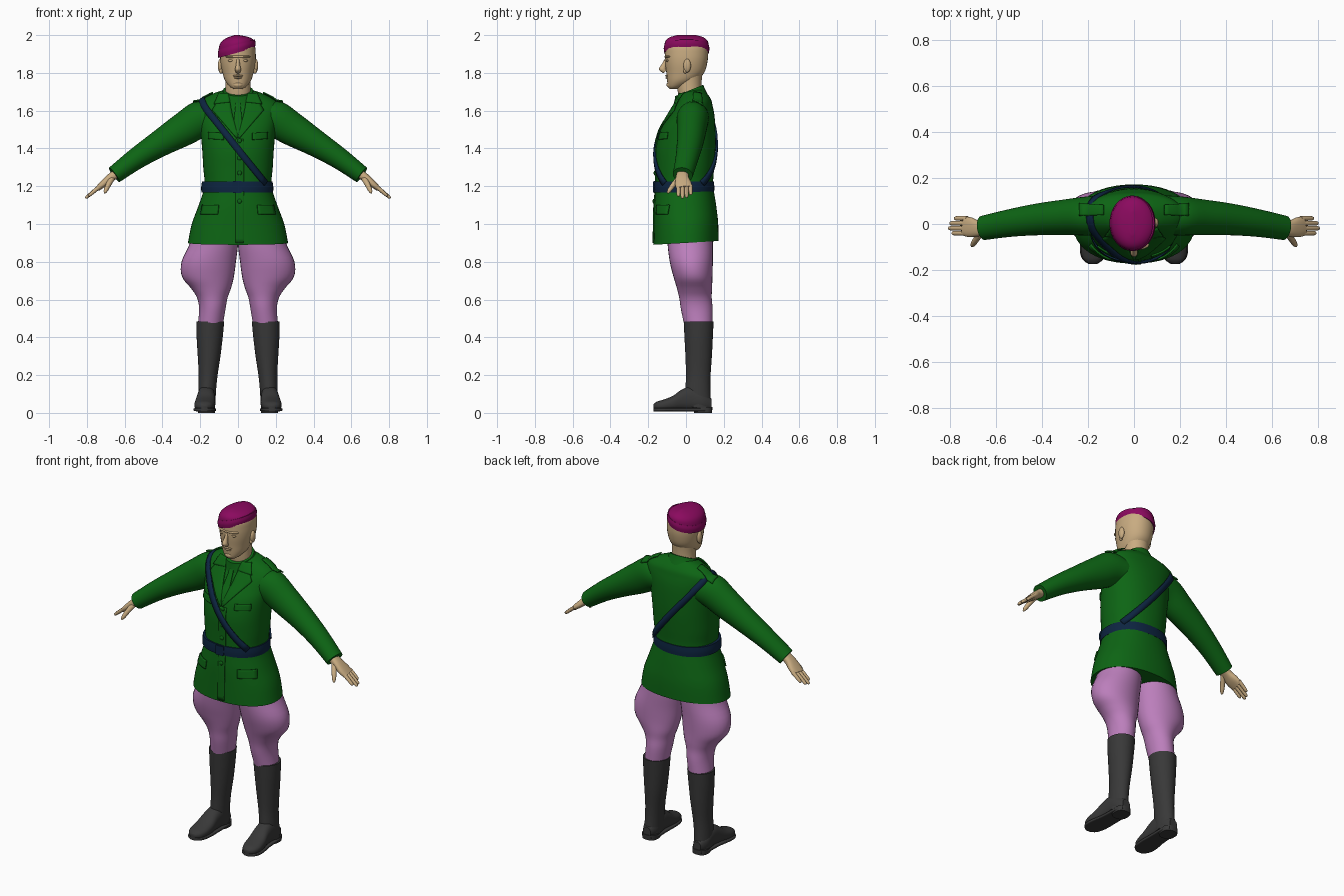
import bpy, bmesh, math
from mathutils import Vector, Matrix
from mathutils.bvhtree import BVHTree

cube = bpy.data.objects.get("Cube")
if cube:
    bpy.data.objects.remove(cube)


def material(name, rgb):
    m = bpy.data.materials.new(name)
    m.use_nodes = True
    m.diffuse_color = (*rgb, 1)
    m.node_tree.nodes["Principled BSDF"].inputs["Base Color"].default_value = (*rgb, 1)
    return m


GREEN = material("tunic green", (0.004, 0.13, 0.007))
NAVY = material("navy leather", (0.004, 0.018, 0.052))
MAUVE = material("mauve cloth", (0.5, 0.21, 0.5))
BLACK = material("boot black", (0.04, 0.04, 0.04))
SKIN = material("skin", (0.58, 0.41, 0.22))
MAGENTA = material("cap magenta", (0.26, 0.003, 0.115))
made = []


def finish(name, bm, mat):
    bmesh.ops.recalc_face_normals(bm, faces=bm.faces)
    me = bpy.data.meshes.new(name)
    bm.to_mesh(me)
    bm.free()
    me.materials.append(mat)
    ob = bpy.data.objects.new(name, me)
    bpy.context.collection.objects.link(ob)
    made.append(ob)
    return ob


def loft(name, rings, mat, power=2, steps=4, seg=32):
    """Skin smoothly interpolated superellipse rings (centre, u, v)."""
    smooth, last = [], len(rings) - 1
    for i in range(last):
        p = [rings[max(0, min(last, i + k))] for k in (-1, 0, 1, 2)]
        for s in range(steps):
            t = s / steps
            smooth.append([b + 0.5 * t * (c - a + t * (2 * a - 5 * b + 4 * c - d + t * (3 * (b - c) + d - a)))
                           for a, b, c, d in zip(*p)])
    smooth.append(rings[-1])
    bm, loops = bmesh.new(), []
    bend = lambda w: math.copysign(abs(w) ** (2 / power), w)
    for c, u, v in smooth:
        ang = [2 * math.pi * k / seg for k in range(seg)]
        loops.append([bm.verts.new(c + u * bend(math.cos(a)) + v * bend(math.sin(a))) for a in ang])
    for a, b in zip(loops, loops[1:]):
        for k in range(seg):
            j = (k + 1) % seg
            bm.faces.new((a[k], a[j], b[j], b[k]))
    bm.faces.new(loops[0])
    bm.faces.new(loops[-1])
    return finish(name, bm, mat)


def column(rows, side=1, lean=0, tilt=0):
    """Level rings: z, cx, cy, rx, ry."""
    return [(Vector((side * x, y, z)), Vector((rx, 0, lean)), Vector((0, ry, tilt))) for z, x, y, rx, ry in rows]


def limb(rows, side=1):
    """Rings square to a path: x, y, z, depth radius, thickness radius."""
    pts = [Vector((side * r[0], r[1], r[2])) for r in rows]
    rings = []
    for i, (p, r) in enumerate(zip(pts, rows)):
        t = (pts[min(i + 1, len(pts) - 1)] - pts[max(i - 1, 0)]).normalized()
        v = t.cross(Vector((0, 1, 0))).normalized()
        rings.append((p, v.cross(t) * r[3], v * r[4]))
    return rings


def blob(name, loc, size, mat):
    bm = bmesh.new()
    m = Matrix.Translation(loc) @ Matrix.Diagonal((*size, 1))
    bmesh.ops.create_uvsphere(bm, u_segments=16, v_segments=10, radius=1, matrix=m)
    return finish(name, bm, mat)


# Tunic body, collar and sleeves
tunic = loft("tunic_body", column([
    (.9, 0, 0, .265, .172), (1, 0, 0, .245, .17), (1.1, 0, -.005, .208, .163), (1.2, 0, -.008, .178, .152),
    (1.3, 0, -.005, .184, .155), (1.4, 0, -.002, .19, .158), (1.5, 0, .008, .2, .147), (1.57, 0, .025, .21, .125),
    (1.62, 0, .035, .218, .105), (1.655, 0, .04, .195, .09), (1.69, 0, .035, .13, .068), (1.705, 0, .03, .08, .055)],
    tilt=.01), GREEN, power=2.2, seg=48)
loft("collar", column([(1.655, 0, .025, .115, .09), (1.685, 0, .02, .092, .08), (1.707, 0, .017, .08, .074)],
                      tilt=.03), GREEN)
sleeves = []
for s, side in ((1, "left"), (-1, "right")):
    sleeves.append(loft(side + "_sleeve", limb([
        (.12, .04, 1.56, .085, .08), (.2, .035, 1.555, .085, .096), (.29, .03, 1.5, .078, .088),
        (.42, .02, 1.422, .069, .07), (.54, .004, 1.345, .06, .057), (.655, -.017, 1.26, .053, .047)], s), GREEN))
    # Hand with four fingers and a thumb
    loft(side + "_palm", limb([(.63, -.016, 1.275, .03, .025), (.675, -.02, 1.245, .034, .022),
                               (.71, -.015, 1.215, .043, .019), (.74, -.008, 1.19, .042, .014)], s), SKIN, power=2.5)
    for k, reach in enumerate((.055, .07, .064, .045)):
        y = -.04 + k * .0215
        loft(f"{side}_finger_{k + 1}", limb([
            (.725, y, 1.203, .011, .011), (.73 + reach * .5, y, 1.197 - reach * .36, .0105, .01),
            (.73 + reach, y, 1.193 - reach * .72, .009, .008), (.737 + reach, y, 1.187 - reach * .72, .003, .003)], s),
            SKIN, seg=12)
    loft(side + "_thumb", limb([(.665, -.035, 1.245, .014, .016), (.685, -.065, 1.21, .014, .014),
                                (.7, -.088, 1.178, .011, .011), (.706, -.097, 1.163, .004, .004)], s), SKIN, seg=12)

verts, polys = [], []
for ob in [tunic] + sleeves:
    base = len(verts)
    verts += [v.co.copy() for v in ob.data.vertices]
    polys += [[base + i for i in p.vertices] for p in ob.data.polygons]
cloth = BVHTree.FromPolygons(verts, polys)


def hit(a, b, view="front"):
    """Point and normal on the tunic: (x, z) from front or back, (x, y) from the top."""
    if view == "top":
        o, d = Vector((a, b, 3)), Vector((0, 0, -1))
    else:
        sgn = -1 if view == "front" else 1
        o, d = Vector((a, 2 * sgn, b)), Vector((0, -sgn, 0))
    p, n, *_ = cloth.ray_cast(o, d)
    if p is None:
        p, n, *_ = cloth.find_nearest(o + d * 2)
    return p, (n if n.dot(d) < 0 else -n)


def sheet(name, rows, mat, thick=.007):
    bm = bmesh.new()
    grid = [[bm.verts.new(p) for p in row] for row in rows]
    for a, b in zip(grid, grid[1:]):
        for k in range(len(a) - 1):
            bm.faces.new((a[k], a[k + 1], b[k + 1], b[k]))
    ob = finish(name, bm, mat)
    mod = ob.modifiers.new("thickness", "SOLIDIFY")
    mod.thickness, mod.offset = thick, 0


def drape(name, left, right, mat, view="front", lift=.004, n=6, m=6):
    """Lay a plate on the tunic between two flat outlines."""
    rows = []
    for i in range(len(left) - 1):
        for k in range(n + 1):
            a, b = (Vector(e[i]).lerp(Vector(e[i + 1]), k / n) for e in (left, right))
            if k < n or i == len(left) - 2:
                found = [hit(*a.lerp(b, j / m), view) for j in range(m + 1)]
                rows.append([p + q * lift for p, q in found])
    sheet(name, rows, mat)


# Lapels, pocket flaps and shoulder straps
for s, side in ((1, "left"), (-1, "right")):
    drape(side + "_lapel", [(s * .045, 1.66), (s * .03, 1.58), (0, 1.46)],
          [(s * .1, 1.655), (s * .135, 1.6), (s * .006, 1.45)], GREEN, lift=.007)
    drape(side + "_collar_leaf", [(s * .05, 1.685), (s * .04, 1.64)], [(s * .1, 1.685), (s * .125, 1.63)], GREEN, lift=.01)
    drape(side + "_breast_flap", [(s * .075, 1.48), (s * .075, 1.445)], [(s * .155, 1.485), (s * .155, 1.45)], GREEN)
    drape(side + "_hip_flap", [(s * .1, 1.1), (s * .105, 1.05)], [(s * .185, 1.1), (s * .195, 1.05)], GREEN)
    drape(side + "_shoulder_strap", [(s * .13, .04), (s * .235, .035)], [(s * .13, .08), (s * .235, .085)],
          GREEN, "top", .007)
drape("necktie", [(-.018, 1.665), (-.012, 1.635), (-.022, 1.54), (-.003, 1.46)],
      [(.018, 1.665), (.012, 1.635), (.022, 1.54), (.003, 1.46)], GREEN, lift=.005)
drape("front_overlap", [(-.012, 1.45), (-.012, .9)], [(.03, 1.45), (.03, .9)], GREEN, lift=.002, n=24)
for k, z in enumerate((1.44, 1.35, 1.27, 1.12)):
    p, q = hit(.008, z)
    blob(f"tunic_button_{k + 1}", p + q * .006, (.012, .006, .012), GREEN)

# Belt, buckle and cross strap
loft("belt", column([(1.168, -.004, -.009, .19, .158), (1.195, -.004, -.009, .191, .159),
                     (1.224, -.004, -.009, .187, .157)]), NAVY, power=2.2, seg=48)
bm = bmesh.new()
bmesh.ops.create_cube(bm, size=1, matrix=Matrix.Translation((-.004, -.167, 1.196)) @ Matrix.Diagonal((.052, .016, .062, 1)))
bmesh.ops.bevel(bm, geom=bm.edges[:], offset=.004, segments=2, affect="EDGES")
finish("belt_buckle", bm, NAVY)
track = []
for k in range(17):
    t = k / 16
    track.append(hit(.14 - .325 * t, 1.215 + .415 * t))
track += [hit(-.187, y, "top") for y in (.015, .04, .065)]
for k in range(17):
    t = 1 - k / 16
    track.append(hit(.15 - .335 * t, 1.215 + .41 * t, "back"))
for _ in range(2):
    track = [track[0]] + [((a[0] + b[0] * 2 + c[0]) / 4, (a[1] + b[1] * 2 + c[1]).normalized())
                          for a, b, c in zip(track, track[1:], track[2:])] + [track[-1]]
rows = []
for i, (p, q) in enumerate(track):
    t = track[min(i + 1, len(track) - 1)][0] - track[max(i - 1, 0)][0]
    w = t.cross(q).normalized() * .017
    rows.append([p + q * .008 - w, p + q * .01, p + q * .008 + w])
sheet("cross_strap", rows, NAVY, .01)

# Breeches and boots
for s, side in ((1, "left"), (-1, "right")):
    loft(side + "_breeches_leg", column([
        (1, .118, .02, .11, .12), (.9, .127, .022, .127, .12), (.8, .155, .028, .144, .114), (.72, .159, .037, .137, .103),
        (.66, .143, .045, .106, .093), (.61, .136, .05, .081, .086), (.55, .136, .057, .07, .084),
        (.46, .147, .066, .066, .074)], s), MAUVE)
    loft(side + "_boot_shaft", column([
        (.485, .147, .067, .074, .079), (.4, .15, .067, .069, .075), (.3, .153, .067, .06, .07),
        (.2, .158, .065, .05, .065), (.12, .163, .063, .047, .066), (.03, .167, .066, .046, .068)], s), BLACK)
    foot = [(.135, .167, .045, .025, .03), (.09, .167, .06, .045, .05), (.03, .168, .075, .047, .065),
            (-.02, .17, .068, .049, .057), (-.07, .174, .05, .054, .04), (-.12, .178, .04, .053, .03),
            (-.155, .179, .036, .04, .023), (-.173, .179, .033, .016, .011)]
    loft(side + "_boot_foot", [(Vector((s * x, y, z)), Vector((rx, 0, 0)), Vector((0, 0, rz)))
                               for y, x, z, rx, rz in foot], BLACK, power=2.4)
    loft(side + "_boot_sole", [(Vector((s * x, y, .017)), Vector((rx + .004, 0, 0)), Vector((0, 0, .009)))
                               for y, x, z, rx, rz in foot], BLACK, power=5)
    loft(side + "_boot_heel", column([(0, .167, .09, .045, .048), (.03, .167, .09, .046, .05)], s), BLACK, power=2.6)

# Neck, head and face
loft("neck", column([(1.65, 0, .025, .07, .06), (1.72, 0, .018, .066, .064), (1.77, 0, .02, .066, .064),
                     (1.82, 0, .025, .07, .065)]), SKIN)
loft("head", column([
    (1.716, 0, -.066, .026, .022), (1.73, 0, -.05, .046, .046), (1.76, 0, -.022, .069, .078), (1.8, 0, -.004, .082, .1),
    (1.85, 0, .001, .092, .111), (1.9, 0, .003, .094, .114), (1.95, 0, .003, .086, .107), (1.985, 0, 0, .045, .06)]),
    SKIN, power=2.1)
loft("nose", limb([(0, -.1, 1.878, .009, .009), (0, -.113, 1.845, .014, .01), (0, -.124, 1.82, .019, .016),
                   (0, -.11, 1.806, .012, .013)]), SKIN, seg=16)
blob("brow", (0, -.09, 1.886), (.066, .025, .01), SKIN)
blob("upper_lip", (0, -.098, 1.785), (.027, .012, .006), SKIN)
blob("lower_lip", (0, -.096, 1.774), (.022, .013, .006), SKIN)
blob("chin", (0, -.082, 1.737), (.028, .021, .018), SKIN)
for s, side in ((1, "left"), (-1, "right")):
    blob(side + "_eyelid", (s * .037, -.096, 1.865), (.016, .011, .007), SKIN)
    blob(side + "_ear", (s * .094, .006, 1.838), (.013, .02, .036), SKIN)
    blob(side + "_ear_lobe", (s * .09, -.004, 1.81), (.01, .01, .014), SKIN)

# Tilted side cap with turned-up flap
loft("cap_crown", [(Vector((-.007, .003, z)), Vector((rx, 0, lean)), Vector((0, ry, 0))) for z, rx, ry, lean in (
    (1.908, .096, .116, .026), (1.94, .096, .117, .02), (1.968, .086, .112, .01), (1.988, .056, .09, .004),
    (2, .012, .05, 0))], MAGENTA)
loft("cap_flap", column([(1.906, -.007, .003, .097, .118), (1.93, -.007, .003, .1, .121),
                         (1.95, -.007, .003, .096, .117)], lean=.027), MAGENTA)

# Smooth shading with sharp hems and edges
bpy.ops.object.select_all(action="DESELECT")
for ob in made:
    ob.select_set(True)
bpy.context.view_layer.objects.active = tunic
bpy.ops.object.shade_smooth_by_angle(angle=math.radians(45))
